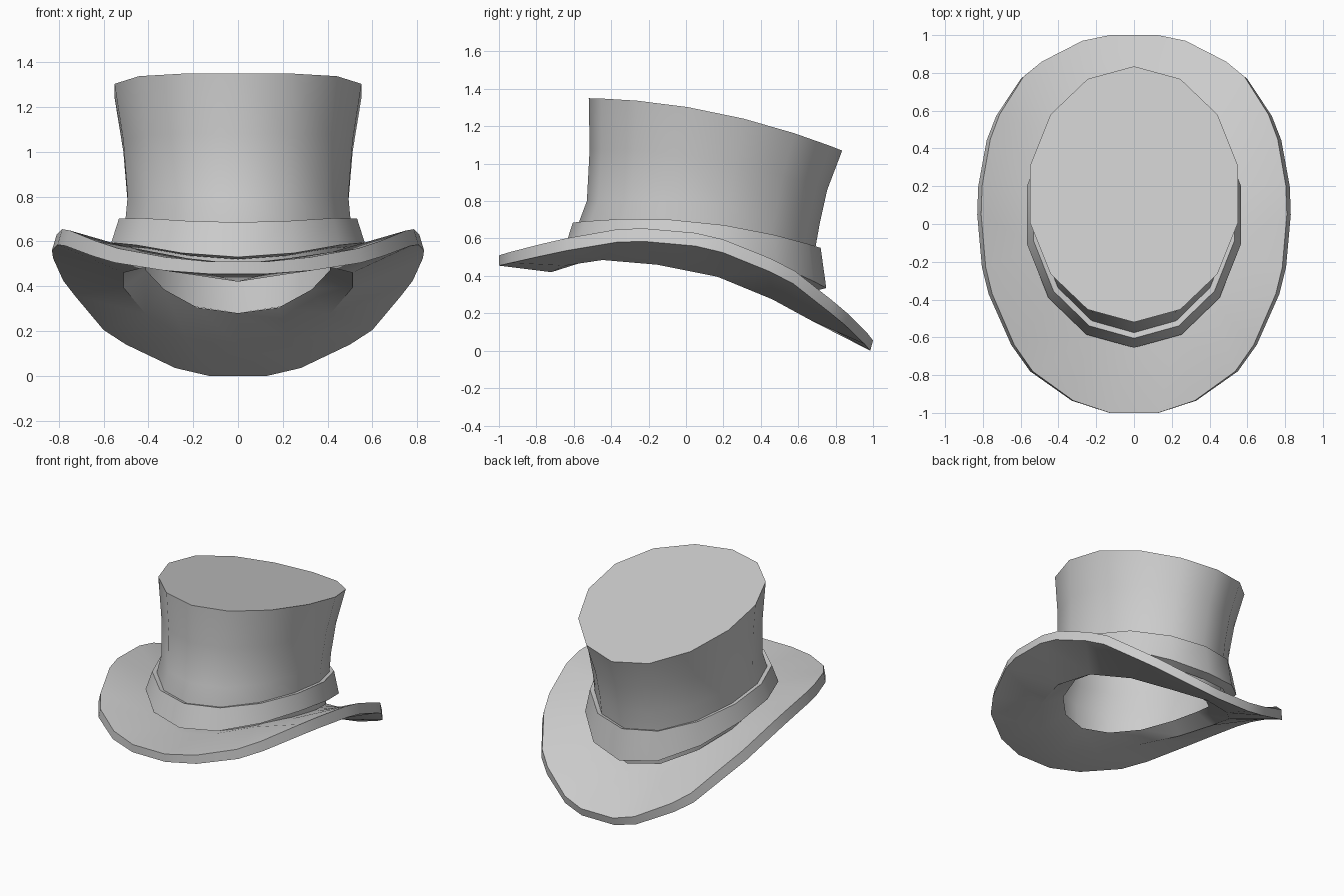
import bpy, bmesh, math

if "Cube" in bpy.data.objects:
    bpy.data.objects.remove(bpy.data.objects["Cube"])

SIDES = 14

felt = bpy.data.materials.new("grey_felt")
felt.diffuse_color = (0.604, 0.604, 0.604, 1)
felt.use_nodes = True
felt.node_tree.nodes["Principled BSDF"].inputs["Base Color"].default_value = felt.diffuse_color


def oval(rx, yf, yb, zf, zm, zb):
    """Oval ring starting at the back; height bends from front to middle to back."""
    pts = []
    for i in range(SIDES):
        a = 2 * math.pi * i / SIDES
        t = math.cos(a)
        z = zm + (zb - zf) / 2 * t + ((zb + zf) / 2 - zm) * t * t
        pts.append((rx * math.sin(a), (yf + yb) / 2 + (yb - yf) / 2 * t, z))
    return pts


def oval_heights(rx, yf, yb, heights):
    """Oval ring with mirrored heights listed from back to front."""
    flat = oval(rx, yf, yb, 0, 0, 0)
    return [(x, y, heights[min(i, SIDES - i)]) for i, (x, y, _) in enumerate(flat)]


def skin(bm, a, b):
    """Quads between two rings with equal counts."""
    n = len(a)
    for i in range(n):
        j = (i + 1) % n
        bm.faces.new((a[i], a[j], b[j], b[i]))


def fan_skin(bm, ring, edge):
    """Join a ring to an edge that has a pair of corners for each ring point."""
    n = len(ring)
    for i in range(n):
        j = (i + 1) % n
        bm.faces.new((ring[i], edge[2 * i], edge[2 * i + 1]))
        bm.faces.new((ring[i], edge[2 * i + 1], edge[2 * j], ring[j]))


def finish(bm, name, angle=35):
    bmesh.ops.recalc_face_normals(bm, faces=bm.faces)
    me = bpy.data.meshes.new(name)
    bm.to_mesh(me)
    bm.free()
    ob = bpy.data.objects.new(name, me)
    bpy.context.collection.objects.link(ob)
    me.materials.append(felt)
    bpy.ops.object.select_all(action='DESELECT')
    ob.select_set(True)
    bpy.context.view_layer.objects.active = ob
    bpy.ops.object.shade_smooth_by_angle(angle=math.radians(angle))
    return ob


def add_rings(bm, rings):
    return [[bm.verts.new(p) for p in r] for r in rings]


# Crown: flared wall, open below, closed by a tilted top
bm = bmesh.new()
crown = add_rings(bm, [
    oval(0.50, -0.57, 0.66, 0.50, 0.50, 0.28),
    oval(0.515, -0.575, 0.69, 0.68, 0.685, 0.54),
    oval(0.505, -0.53, 0.715, 0.80, 0.79, 0.68),
    oval(0.525, -0.515, 0.755, 1.08, 1.03, 0.86),
    oval(0.565, -0.52, 0.835, 1.35, 1.275, 1.07)])
for a, b in zip(crown, crown[1:]):
    skin(bm, a, b)
bm.faces.new(crown[-1])
finish(bm, "crown")

# Hat band: a closed collar around the foot of the crown
bm = bmesh.new()
band = add_rings(bm, [
    oval(0.515, -0.575, 0.69, 0.675, 0.685, 0.54),
    oval(0.545, -0.605, 0.72, 0.685, 0.69, 0.55),
    oval(0.58, -0.655, 0.75, 0.53, 0.58, 0.335),
    oval(0.51, -0.59, 0.69, 0.52, 0.56, 0.32)])
for a, b in zip(band, band[1:] + band[:1]):
    skin(bm, a, b)
finish(bm, "hat_band")

# Brim edge: half outline from back to front (x, y, lower z)
half = [(.13, 1, 0), (.28, .97, .035), (.5, .86, .14), (.6, .78, .205),
        (.73, .58, .36), (.78, .45, .425), (.825, .2, .525), (.83, .05, .56),
        (.805, -.23, .585), (.77, -.37, .58), (.65, -.64, .535),
        (.55, -.78, .505), (.33, -.935, .47), (.13, -1, .455)]
outline = [(-.13, 1, 0)] + half + [(-x, y, z) for x, y, z in half[:0:-1]]
low_edge = [(x, y * .985 if y > 0 else y, z) for x, y, z in outline]
top_edge = [(x * .975, y, z + .052 + .018 * abs(x) / .83) for x, y, z in outline]

# Brim: curled sheet with an open middle
under_z = [.14, .165, .275, .395, .46, .485, .455, .42]
upper_z = [.225, .25, .35, .47, .53, .55, .525, .50]
open_z = [.28, .305, .385, .47, .51, .51, .50, .49]
bm = bmesh.new()
opening, under, upper, low, top = add_rings(bm, [
    oval_heights(0.42, -0.52, 0.56, open_z),
    oval_heights(0.525, -0.72, 0.735, under_z),
    oval_heights(0.525, -0.66, 0.72, upper_z),
    low_edge, top_edge])
skin(bm, opening, under)
skin(bm, opening, upper)
fan_skin(bm, under, low)
fan_skin(bm, upper, top)
skin(bm, low, top)
finish(bm, "brim")
